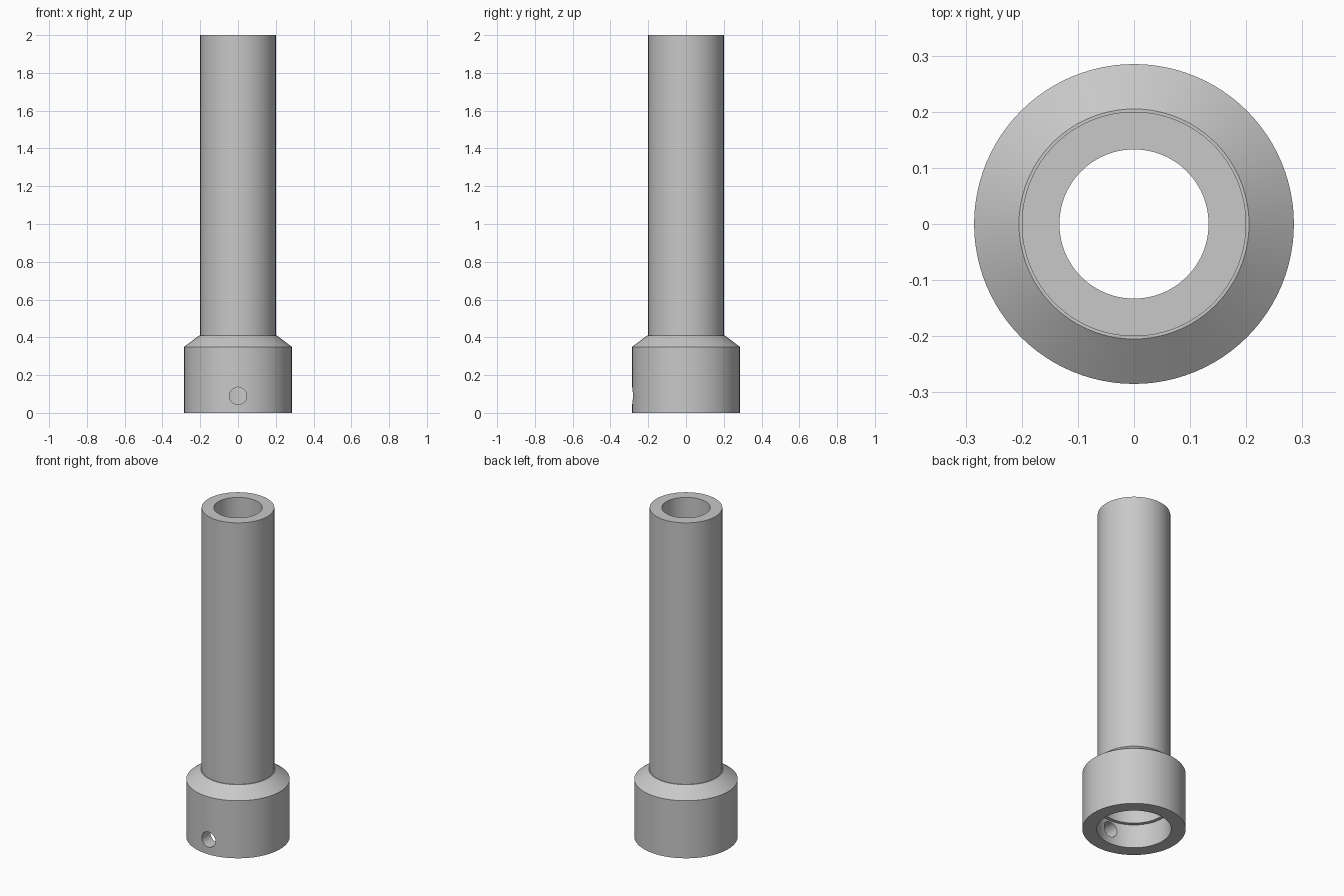
import bpy
import bmesh
import math

if "Cube" in bpy.data.objects:
    bpy.data.objects.remove(bpy.data.objects["Cube"], do_unlink=True)

SEGMENTS = 96

steel = bpy.data.materials.new("plain grey metal")
steel.use_nodes = True
GREY = (0.58, 0.58, 0.58, 1)
steel.diffuse_color = GREY
steel.node_tree.nodes["Principled BSDF"].inputs["Base Color"].default_value = GREY


def lathe(name, profile):
    """Turn a closed (radius, height) profile around the z axis."""
    bm = bmesh.new()
    rings = []
    for i in range(SEGMENTS):
        a = math.tau * i / SEGMENTS
        rings.append([bm.verts.new((r * math.cos(a), r * math.sin(a), z))
                      for r, z in profile])
    n = len(profile)
    for i, ring in enumerate(rings):
        nxt = rings[(i + 1) % SEGMENTS]
        for j in range(n):
            k = (j + 1) % n
            bm.faces.new((ring[j], nxt[j], nxt[k], ring[k]))
    bmesh.ops.recalc_face_normals(bm, faces=bm.faces)
    mesh = bpy.data.meshes.new(name)
    bm.to_mesh(mesh)
    bm.free()
    mesh.materials.append(steel)
    obj = bpy.data.objects.new(name, mesh)
    bpy.context.collection.objects.link(obj)
    return obj


def select_only(obj):
    bpy.ops.object.select_all(action='DESELECT')
    obj.select_set(True)
    bpy.context.view_layer.objects.active = obj


# Long hollow tube
tube = lathe("tube", [(0.2, 0.35), (0.2, 2), (0.133, 2), (0.133, 0.35)])

# Wide collar with a sloped shoulder and a stepped socket underneath
collar = lathe("collar", [(0.285, 0), (0.285, 0.35), (0.205, 0.41),
                          (0.185, 0.41), (0.185, 0.145),
                          (0.205, 0.145), (0.205, 0)])

# Round screw hole through the front wall of the collar
bpy.ops.mesh.primitive_cylinder_add(vertices=48, radius=0.046, depth=0.2,
                                    location=(0, -0.25, 0.09),
                                    rotation=(math.pi / 2, 0, 0))
cutter = bpy.context.object
cutter.name = "hole_cutter"
cutter.hide_render = True
cutter.data.materials.append(steel)
cut = collar.modifiers.new("screw hole", 'BOOLEAN')
cut.operation = 'DIFFERENCE'
cut.solver = 'EXACT'
cut.object = cutter
select_only(collar)
bpy.ops.object.modifier_apply(modifier=cut.name)
bpy.data.objects.remove(cutter, do_unlink=True)

# Smooth round walls with crisp rims
for part in (tube, collar):
    select_only(part)
    bpy.ops.object.shade_smooth_by_angle(angle=math.radians(30))
